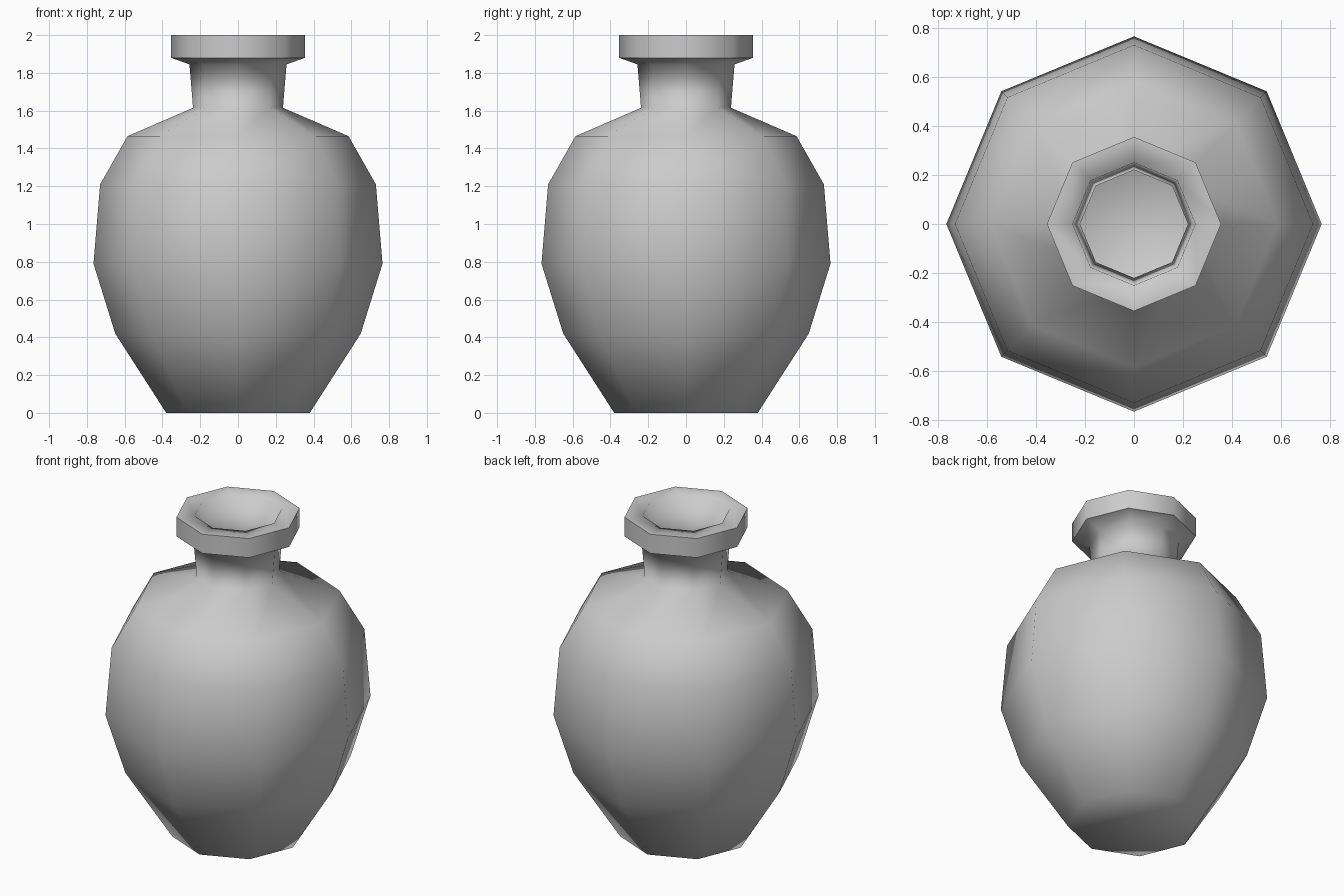
import bpy
import bmesh
from math import cos, sin, pi

old = bpy.data.objects.get("Cube")
if old:
    bpy.data.objects.remove(old, do_unlink=True)

SIDES = 8

# Plain grey clay
clay = bpy.data.materials.new("grey clay")
clay.use_nodes = True
grey = (0.6, 0.6, 0.6, 1.0)
clay.diffuse_color = grey
clay.node_tree.nodes["Principled BSDF"].inputs["Base Color"].default_value = grey

# Cross-section as (radius, height): outside from base to lip, then inside down
outside = [(0.38, 0), (0.65, 0.42), (0.765, 0.79), (0.73, 1.21), (0.585, 1.465),
           (0.238, 1.615), (0.257, 1.845), (0.355, 1.88), (0.355, 2.0)]
inside = [(0.25, 2.0), (0.22, 1.61), (0.565, 1.45), (0.71, 1.2), (0.745, 0.79),
          (0.63, 0.43), (0.365, 0.02)]
SHARP_HEIGHTS = (1.88, 2.0)


def lathe(name, profile):
    """Turn the cross-section into a closed eight-sided vessel."""
    bm = bmesh.new()
    rings = [[bm.verts.new((r * cos(2 * pi * i / SIDES), r * sin(2 * pi * i / SIDES), z))
              for i in range(SIDES)] for r, z in profile]
    for low, high in zip(rings, rings[1:]):
        for i in range(SIDES):
            j = (i + 1) % SIDES
            bm.faces.new((low[i], low[j], high[j], high[i]))
    bm.faces.new(rings[0][::-1])
    bm.faces.new(rings[-1])
    for face in bm.faces:
        face.smooth = True
    # Crisp outer lip edges
    for edge in bm.edges:
        a, b = (v.co for v in edge.verts)
        on_lip = min(a.xy.length, b.xy.length) > 0.3
        if on_lip and abs(a.z - b.z) < 0.001 and any(abs(a.z - h) < 0.001 for h in SHARP_HEIGHTS):
            edge.smooth = False
    mesh = bpy.data.meshes.new(name)
    bm.to_mesh(mesh)
    bm.free()
    mesh.materials.append(clay)
    obj = bpy.data.objects.new(name, mesh)
    bpy.context.collection.objects.link(obj)
    return obj


lathe("vase", outside + inside)
